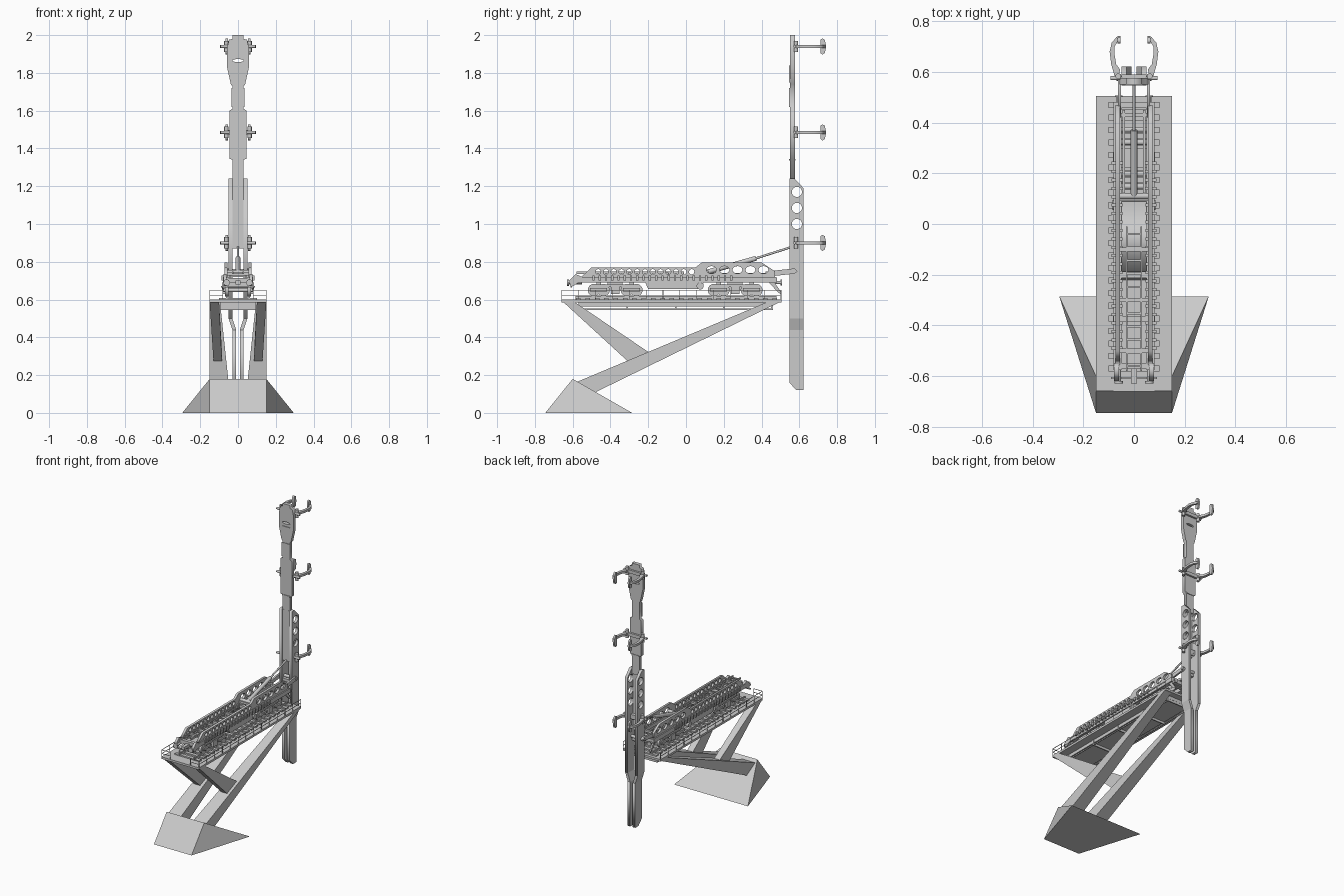
import bpy, bmesh, math
from mathutils import Vector, Matrix

if "Cube" in bpy.data.objects:
    bpy.data.objects.remove(bpy.data.objects["Cube"])

SIDE = Matrix(((0, 0, 1), (1, 0, 0), (0, 1, 0))).to_4x4()    # profile in (y, z), thickness along x
FRONT = Matrix(((1, 0, 0), (0, 0, -1), (0, 1, 0))).to_4x4()  # profile in (x, z), thickness along y
TOP = Matrix.Identity(4)                                     # profile in (x, y), thickness along z


def add(name, mesh, mirror=False, smooth=False):
    ob = bpy.data.objects.new(name, mesh)
    bpy.context.collection.objects.link(ob)
    if mirror:
        m = ob.modifiers.new("Mirror", 'MIRROR')
        m.use_mirror_merge = False
    if smooth:
        bpy.ops.object.select_all(action='DESELECT')
        ob.select_set(True)
        bpy.context.view_layer.objects.active = ob
        bpy.ops.object.shade_smooth_by_angle(angle=math.radians(35))
    return ob


def from_bm(name, bm, mirror=False, smooth=False):
    me = bpy.data.meshes.new(name)
    bmesh.ops.recalc_face_normals(bm, faces=bm.faces)
    bm.to_mesh(me)
    bm.free()
    return add(name, me, mirror, smooth)


def boxes(name, items, mirror=False):
    bm = bmesh.new()
    for x0, x1, y0, y1, z0, z1 in items:
        mat = Matrix.Translation(((x0 + x1) / 2, (y0 + y1) / 2, (z0 + z1) / 2)) \
            @ Matrix.Diagonal((x1 - x0, y1 - y0, z1 - z0, 1))
        bmesh.ops.create_cube(bm, size=1, matrix=mat)
    return from_bm(name, bm, mirror)


def rods(name, items, mirror=False, n=16):
    bm = bmesh.new()
    for p, q, r in items:
        p, q = Vector(p), Vector(q)
        rot = (q - p).to_track_quat('Z', 'Y').to_matrix().to_4x4()
        bmesh.ops.create_cone(bm, cap_ends=True, segments=n, radius1=r, radius2=r,
                              depth=(q - p).length, matrix=Matrix.Translation((p + q) / 2) @ rot)
    return from_bm(name, bm, mirror, True)


def hull(name, pts, mirror=False):
    bm = bmesh.new()
    for p in pts:
        bm.verts.new(p)
    bmesh.ops.convex_hull(bm, input=bm.verts)
    bmesh.ops.dissolve_limit(bm, angle_limit=0.01, verts=bm.verts, edges=bm.edges)
    return from_bm(name, bm, mirror)


def plate(name, outline, axes, w0, w1, holes=(), mirror=False):
    """Flat outline with elliptical holes (u, v, ru, rv), thick from w0 to w1 along the local normal."""
    cu = bpy.data.curves.new(name, 'CURVE')
    cu.dimensions, cu.fill_mode, cu.extrude = '2D', 'BOTH', (w1 - w0) / 2
    loops = [outline] + [[(u + a * math.cos(k * math.pi / 10), v + b * math.sin(k * math.pi / 10))
                          for k in range(20)] for u, v, a, b in holes]
    for loop in loops:
        s = cu.splines.new('POLY')
        s.points.add(len(loop) - 1)
        for pt, (u, v) in zip(s.points, loop):
            pt.co = (u, v, 0, 1)
        s.use_cyclic_u = True
    tmp = bpy.data.objects.new(name + "_outline", cu)
    bpy.context.collection.objects.link(tmp)
    me = bpy.data.meshes.new_from_object(tmp.evaluated_get(bpy.context.evaluated_depsgraph_get()))
    bpy.data.objects.remove(tmp)
    me.transform(axes @ Matrix.Translation((0, 0, (w0 + w1) / 2)))
    return add(name, me, mirror)


def steps(a, b, n):
    return [a + (b - a) * i / (n - 1) for i in range(n)]


# Stand: wedge foot and leaning struts
hull("base_wedge", [(s * x, y, z) for s in (-1, 1)
                    for x, y, z in ((.15, -.745, 0), (.295, -.285, 0), (.15, -.60, .18))])
hull("long_strut", [(x, y, z) for y, z, xs in (
    (-.58, .163, (.05, .15)), (-.478, .11, (.05, .15)),
    (.43, .587, (.095, .15)), (.497, .587, (.095, .15))) for x in xs], True)
hull("short_strut", [(x, y, z) for y, z, xs in (
    (-.65, .587, (.10, .15)), (-.59, .587, (.10, .15)),
    (-.31, .275, (.085, .13)), (-.20, .323, (.085, .13))) for x in xs], True)

# Platform with under-frame, track bed and rails
boxes("platform", [(-.15, .15, -.66, .505, .585, .6)])
boxes("under_frame", [(-.09, .09, -.57, .46, .562, .585)]
      + [(-.094, .094, y - .004, y + .004, .545, .585) for y in steps(-.565, .455, 5)])
boxes("under_frame_edge", [(.086, .092, -.57, .46, .545, .553)], True)
boxes("track_sleepers", [(-.10, .10, y - .012, y + .012, .6, .609) for y in steps(-.57, .47, 22)])
boxes("track_rail", [(.056, .064, -.585, .48, .6, .619)], True)

# Guard railing
boxes("railing", [(.147, .15, -.66, .505, z, z + .003) for z in (.622, .648)]
      + [(.147, .15, y - .0015, y + .0015, .6, .65) for y in steps(-.657, .503, 14)]
      + [(.08, .15, y, y + .003, z, z + .003) for y in (-.66,) for z in (.622, .648)]
      + [(.08, .083, -.66, -.657, .6, .65)], True)

# Wheel trucks
wheels, axles, trucks = [], [], []
for c in (-.375, .26):
    for d in (-.112, -.062, .062, .112):
        wheels.append(((.05, c + d, .65), (.068, c + d, .65), .033))
        axles += [((-.08, c + d, .65), (.08, c + d, .65), .011)]
    for d in (-.087, .087):
        trucks += [(.07, .078, c + d - .045, c + d + .045, .643, .66),
                   (-.06, .06, c + d - .012, c + d + .012, .64, .69)]
    trucks += [(.068, .082, c - .022, c + .022, .63, .672), (.06, .075, c - .10, c + .10, .667, .679),
               (-.05, .05, c - .04, c + .04, .65, .695)]
rods("wheels", wheels, True, 20)
rods("axles", axles)
boxes("wheel_trucks", trucks, True)

# Wagon frame, middle tank, buffers
boxes("wagon_sill", [(.05, .08, -.575, .48, .69, .72)]
      + [(.045, .088, y - .006, y + .006, .70, .728) for y in steps(-.49, .24, 23)], True)
boxes("wagon_crossbeams", [(-.08, .08, y - .012, y + .012, .69, .715)
                           for y in (-.56, -.375, -.2, .1, .44, .47)] + [(-.05, .05, -.55, .09, .69, .697)])
plate("middle_tank", [(-.22, .70), (-.20, .655), (.075, .655), (.10, .70)], SIDE, -.075, .075)
rods("tank_valve", [((-.085, .075, .672), (.085, .075, .672), .019)])
plate("end_bracket", [(-.61, .665), (-.62, .70), (-.585, .735), (-.55, .72), (-.55, .70)], SIDE, .06, .078, mirror=True)
plate("rear_bracket", [(.46, .70), (.49, .66), (.505, .635), (.505, .625), (.485, .64), (.44, .69)],
      SIDE, .06, .07, mirror=True)
rods("buffers", [((.06, -.55, .69), (.06, -.62, .69), .008), ((.06, -.62, .69), (.06, -.63, .69), .017),
                 ((.06, .45, .69), (.06, .50, .69), .008), ((.06, .50, .69), (.06, .507, .69), .015)], True)
boxes("coupler", [(-.012, .012, -.63, -.55, .68, .70), (-.09, .09, -.612, -.604, .665, .673)])

# Erector truss sides with round and oval openings, ladder between them
plate("erector_side", [(-.56, .715), (-.50, .77), (.05, .77), (.085, .797), (.40, .797), (.47, .75), (.47, .715)],
      SIDE, .055, .072, [(y, .747, .014, .014) for y in steps(-.465, .03, 13)]
      + [(y, .757, .026, .02) for y in steps(.135, .41, 5)], True)
boxes("ladder", [(-.032, -.025, -.58, -.01, .735, .748), (.025, .032, -.58, -.01, .735, .748)]
      + [(-.03, .03, y - .004, y + .004, .737, .745) for y in steps(-.56, -.04, 11)])
boxes("erector_crossbeams", [(-.06, .06, y - .008, y + .008, .728, .743) for y in (-.5, -.3, -.1, .1, .43)])
boxes("inner_beam", [(.036, .046, .1, .45, .715, .74)], True)

# Lifting cylinder and mast hinge
rods("lift_cylinder", [((0, .11, .745), (0, .37, .818), .013), ((0, .36, .815), (0, .58, .885), .006),
                       ((-.06, .11, .745), (.06, .11, .745), .012), ((-.05, .58, .885), (.05, .58, .885), .01)])
plate("hinge_arm", [(.42, .72), (.575, .737), (.59, .75), (.575, .765), (.42, .748)], SIDE, .051, .064, mirror=True)
rods("hinge_pin", [((-.07, .575, .75), (.07, .575, .75), .011)])

# Lower mast: two side plates, pinched toward the bottom, and a front web
plate("mast_side", [(.547, .50), (.622, .50), (.622, 1.19), (.575, 1.24), (.547, 1.24)], SIDE, .03, .05,
      [(.587, z, .027, .027) for z in (1.0, 1.085, 1.17)], True)
hull("mast_pinch", [(x, y, z) for y in (.547, .622) for x, z in ((.03, .5), (.05, .5), (.01, .44), (.03, .44))], True)
plate("mast_leg", [(.547, .44), (.547, .16), (.585, .12), (.622, .12), (.622, .44)], SIDE, .01, .03, mirror=True)
boxes("mast_web", [(-.04, .04, .549, .562, .87, 1.238), (-.04, .04, .549, .575, .72, .74)])

# Upper mast: stepped flat column with a slot near the tip
half = [(.03, 1.2), (.03, 1.34), (.045, 1.345), (.045, 1.60), (.03, 1.61), (.03, 1.73), (.038, 1.74),
        (.058, 1.83), (.058, 1.93), (.048, 1.975), (.03, 1.98), (.03, 2.0)]
plate("upper_mast", half + [(-x, z) for x, z in reversed(half)], FRONT, -.576, -.55,
      [(0, 1.865, .03, .008)])
boxes("mast_panels", [(-.035, .035, .546, .551, 1.62, 1.72), (-.03, .03, .546, .58, 1.335, 1.345),
                      (-.036, .036, .546, .551, 1.75, 1.84)])

# Three pairs of curved holding arms with upright pads
arm = [(.06, .575), (.077, .585), (.09, .63), (.096, .68), (.088, .715), (.068, .738),
       (.062, .725), (.076, .70), (.077, .67), (.07, .63), (.055, .61)]
for i, z in enumerate((.90, 1.485, 1.94)):
    tag = ("lower", "middle", "upper")[i]
    plate(tag + "_holding_arm", arm, TOP, z - .008, z + .008, mirror=True)
    plate(tag + "_arm_pad", [(.722, z - .043), (.735, z - .035), (.742, z), (.735, z + .035), (.722, z + .043),
                             (.712, z + .035), (.712, z - .035)], SIDE, .053, .066, mirror=True)
    boxes(tag + "_arm_mount", [(-.05, .05, .565, .59, z - .012, z + .012)])
    rods(tag + "_arm_pivot", [((.062, .583, z - .03), (.062, .583, z + .03), .011),
                              ((.045, .575, z), (.092, .575, z), .008)], True)
